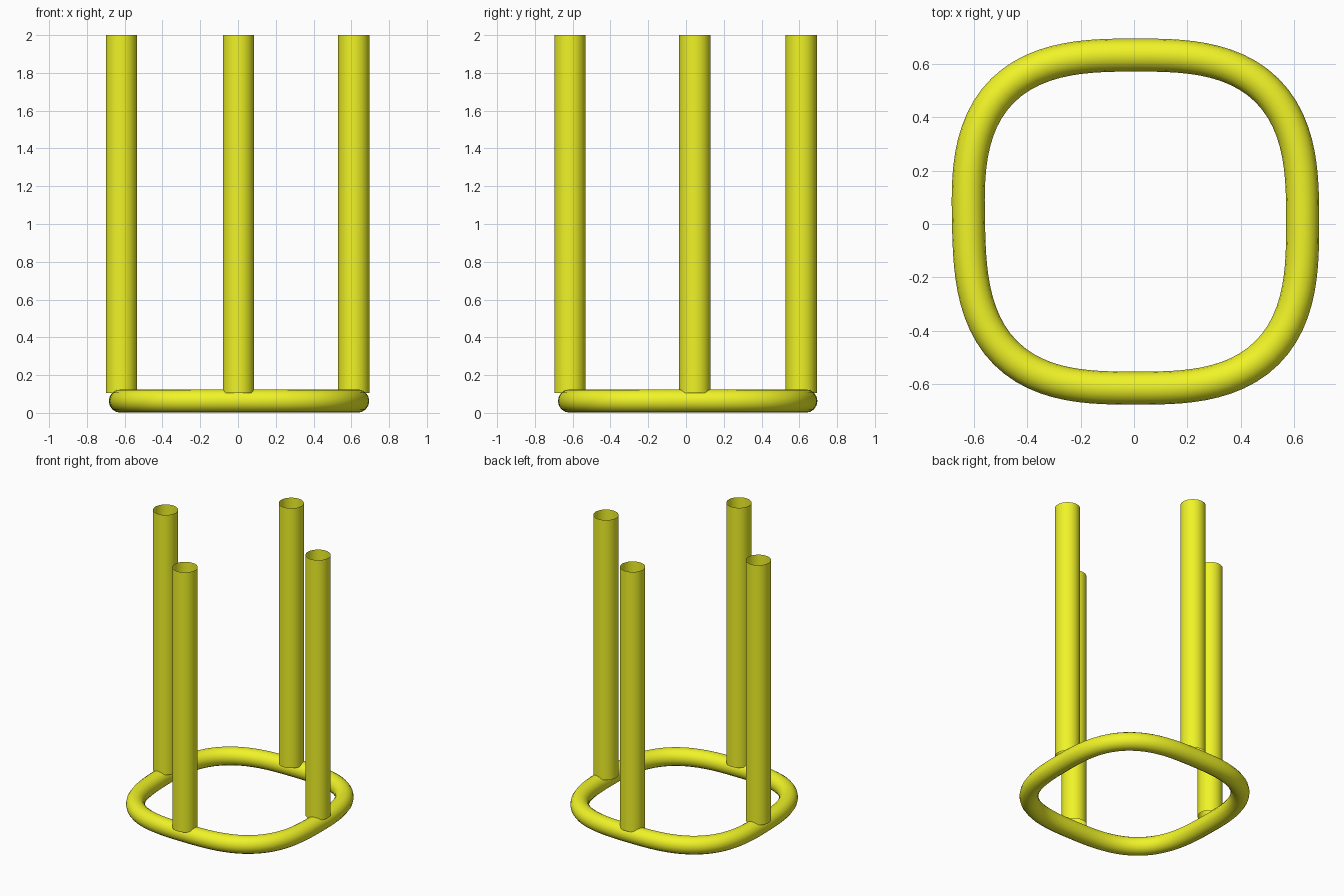
import bpy, math

if "Cube" in bpy.data.objects:
    bpy.data.objects.remove(bpy.data.objects["Cube"])

yellow = bpy.data.materials.new("yellow")
yellow.diffuse_color = (0.87, 0.9, 0.02, 1)
yellow.use_nodes = True
yellow.node_tree.nodes["Principled BSDF"].inputs["Base Color"].default_value = yellow.diffuse_color


def finish(obj, name):
    obj.name = name
    obj.data.materials.append(yellow)
    bpy.ops.object.shade_smooth_by_angle(angle=math.radians(40))


# Base ring: round tube swept along a rounded square
def spow(v, p):
    return math.copysign(abs(v) ** p, v)


N, P = 96, 2 / 2.9
curve = bpy.data.curves.new("base_ring", 'CURVE')
curve.dimensions = '3D'
curve.bevel_depth = 0.062
curve.bevel_resolution = 6
path = curve.splines.new('POLY')
path.points.add(N - 1)
path.use_cyclic_u = True
for i, pt in enumerate(path.points):
    # blend the parameter so points stay evenly spread over flats and corners
    a = 2 * math.pi * i / N
    c, s = math.cos(a), math.sin(a)
    r = (abs(c) ** 2.9 + abs(s) ** 2.9) ** (-1 / 2.9)
    x, y = 0.627 * r * c + 0.006, 0.625 * r * s + 0.009
    if x < 0:
        x -= 0.02 * y * c * c      # left side leans slightly
    pt.co = (x, y, 0.063, 1)
ring = bpy.data.objects.new("base_ring", curve)
bpy.context.collection.objects.link(ring)
bpy.context.view_layer.objects.active = ring
ring.select_set(True)
bpy.ops.object.convert(target='MESH')
finish(bpy.context.object, "base_ring")

# Four open upright tubes
BOTTOM, TOP = 0.105, 2.0
for name, x, y in (("left_post", -0.617, 0.047), ("right_post", 0.613, 0.047),
                   ("front_post", 0.003, -0.614), ("back_post", 0.003, 0.61)):
    bpy.ops.mesh.primitive_cylinder_add(
        vertices=40, radius=0.083, depth=TOP - BOTTOM, end_fill_type='NOTHING',
        location=(x, y, (TOP + BOTTOM) / 2))
    finish(bpy.context.object, name)
